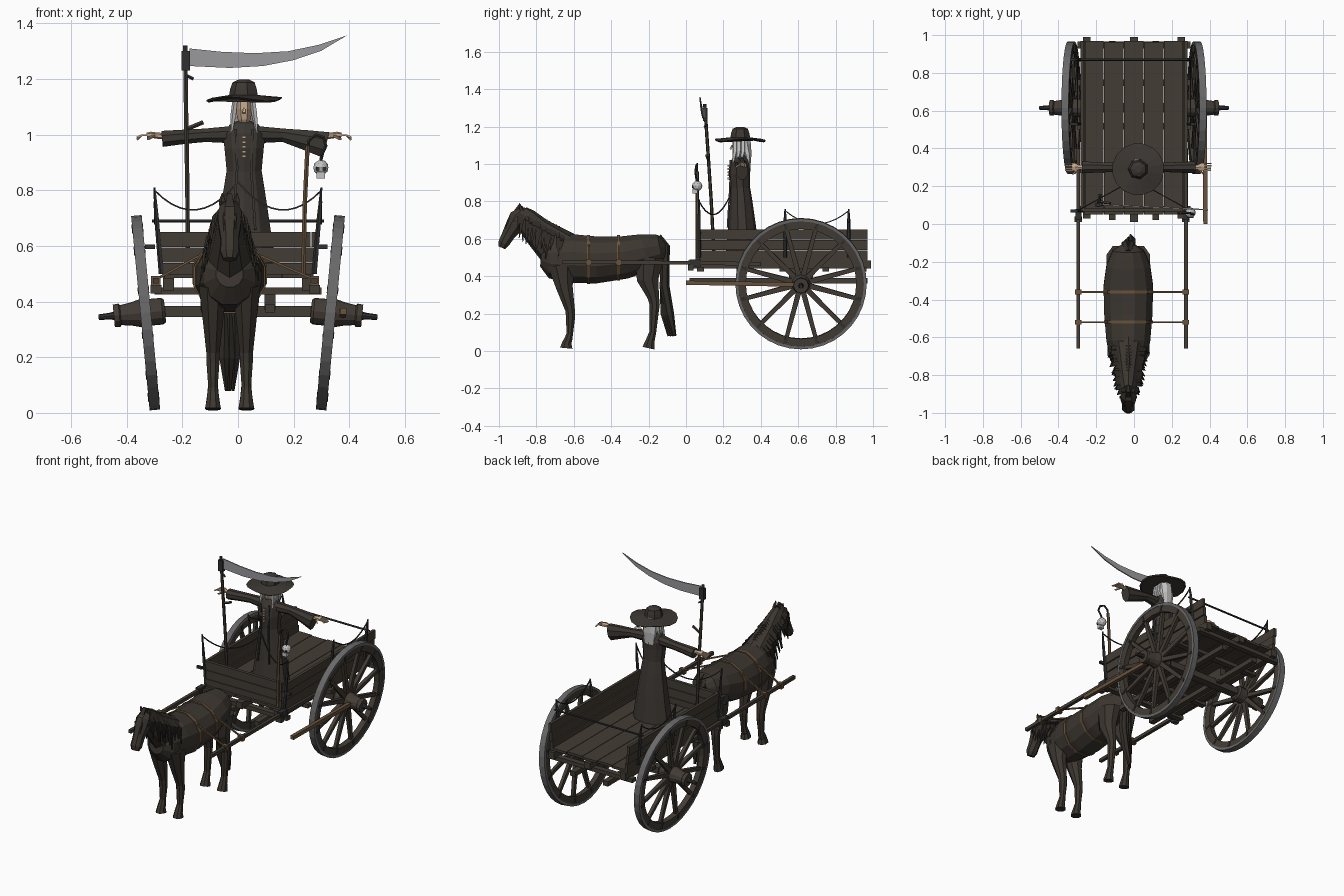
import bpy, bmesh, math, random
from mathutils import Vector, Matrix

random.seed(4)
default_cube = bpy.data.objects.get("Cube")
if default_cube:
    bpy.data.objects.remove(default_cube)


def material(name, red, green, blue):
    mat = bpy.data.materials.new(name)
    mat.use_nodes = True
    mat.diffuse_color = (red, green, blue, 1)
    mat.node_tree.nodes["Principled BSDF"].inputs["Base Color"].default_value = (red, green, blue, 1)
    return mat


WOOD = material("dark weathered wood", .055, .045, .035)
COAT = material("dark horse coat", .045, .037, .029)
MANE = material("mane", .03, .025, .02)
ROBE = material("robe cloth", .045, .038, .032)
IRON = material("black iron", .03, .03, .03)
TYRE = material("grey tyre iron", .14, .14, .145)
STEEL = material("blade steel", .32, .32, .33)
PALE = material("pale grey", .55, .55, .56)
SKIN = material("skin", .55, .38, .25)
LEATHER = material("brown leather", .14, .085, .045)


def make(name, bm, mat, matrix=None):
    """Turn a bmesh into a flat shaded object."""
    if matrix:
        bm.transform(matrix)
    bmesh.ops.recalc_face_normals(bm, faces=bm.faces)
    mesh = bpy.data.meshes.new(name)
    bm.to_mesh(mesh)
    bm.free()
    mesh.materials.append(mat)
    obj = bpy.data.objects.new(name, mesh)
    bpy.context.collection.objects.link(obj)
    return obj


def box(name, low, high, mat, matrix=None):
    bm = bmesh.new()
    bmesh.ops.create_cube(bm, size=1)
    low, high = Vector(low), Vector(high)
    for v in bm.verts:
        v.co = (low + high) / 2 + v.co * (high - low)
    return make(name, bm, mat, matrix)


def sweep(name, stations, mat, sides=8, matrix=None):
    """Loft elliptical sections (x, y, z, half width, half height) along a path."""
    bm = bmesh.new()
    points = [Vector(s[:3]) for s in stations]
    run = (points[-1] - points[0]).normalized()
    lateral = Vector((0, 1, 0)) if abs(run.x) > .75 else Vector((1, 0, 0))
    rings = []
    for i, (point, station) in enumerate(zip(points, stations)):
        tangent = points[min(i + 1, len(points) - 1)] - points[max(i - 1, 0)]
        up = tangent.cross(lateral).normalized()
        ring = []
        for k in range(sides):
            angle = math.tau * (k + .5) / sides
            ring.append(bm.verts.new(point + lateral * station[3] * math.cos(angle)
                                     + up * station[4] * math.sin(angle)))
        rings.append(ring)
    for a, b in zip(rings, rings[1:]):
        for k in range(sides):
            n = (k + 1) % sides
            bm.faces.new((a[k], a[n], b[n], b[k]))
    bm.faces.new(rings[0])
    bm.faces.new(rings[-1])
    return make(name, bm, mat, matrix)


def rod(name, points, radius, mat, sides=5, matrix=None):
    return sweep(name, [(*p, radius, radius) for p in points], mat, sides, matrix)


def sagging(name, a, b, drop):
    a, b = Vector(a), Vector(b)
    points = []
    for i in range(11):
        t = i / 10
        points.append(a.lerp(b, t) - Vector((0, 0, 4 * drop * t * (1 - t))))
    rod(name, points, .004, IRON, 4)


def lathe(name, profile, mat, matrix, closed=False, sides=36):
    """Spin an (x, radius) profile about the x axis."""
    bm = bmesh.new()
    rings = [[bm.verts.new((x, r * math.cos(math.tau * k / sides), r * math.sin(math.tau * k / sides)))
              for k in range(sides)] for x, r in profile]
    pairs = list(zip(rings, rings[1:]))
    if closed:
        pairs.append((rings[-1], rings[0]))
    else:
        bm.faces.new(rings[0])
        bm.faces.new(rings[-1])
    for a, b in pairs:
        for k in range(sides):
            n = (k + 1) % sides
            bm.faces.new((a[k], a[n], b[n], b[k]))
    make(name, bm, mat, matrix)


# Wheels, dished outwards at the top
for side, label in ((1, "left"), (-1, "right")):
    place = Matrix.Diagonal((side, 1, 1, 1)) @ Matrix.Translation((.332, .615, .36)) @ Matrix.Rotation(.095, 4, "Y")
    lathe(label + "_wheel_rim", [(-.017, .295), (.017, .295), (.017, .338), (-.017, .338)], WOOD, place, True)
    lathe(label + "_wheel_tyre", [(-.019, .336), (.019, .336), (.019, .351), (-.019, .351)], TYRE, place, True)
    lathe(label + "_hub", [(-.07, .04), (-.06, .048), (-.03, .048), (.02, .05), (.05, .042), (.09, .036),
                           (.095, .042), (.115, .04)], WOOD, place, sides=12)
    lathe(label + "_axle_end", [(.1, .018), (.13, .012), (.17, .01)], IRON, place, sides=8)
    for i in range(12):
        turn = place @ Matrix.Rotation(math.tau * (i + .5) / 12, 4, "X")
        sweep(label + "_spoke", [(0, 0, .04, .017, .02), (0, 0, .3, .013, .015)], WOOD, 4, turn)
        box(label + "_rim_clamp", (-.02, -.008, .3), (.021, .008, .33), IRON, turn)

# Cart floor, board walls and undercarriage
for i in range(5):
    x = -.265 + i * .106
    box("floor_board", (x, .05, .485), (x + .103, .97 - .008 * (i % 2), .5), WOOD)
for i in range(3):
    z = .485 + i * .056
    box("front_board", (-.27, .065, z), (.26, .085, z + .053), WOOD)
    for side in (-1, 1):
        x = side * (.262 + .006 * i)
        box("side_board", (x - .009, .07, z), (x + .009, .97, z + .053), WOOD)
for side in (-1, 1):
    box("floor_beam", (side * .25 - .02, .03, .44), (side * .25 + .02, .99, .485), WOOD)
    box("lower_beam", (side * .115 - .018, .02, .36), (side * .115 + .018, .97, .39), WOOD)
    box("axle_block", (side * .115 - .02, .55, .37), (side * .115 + .02, .68, .445), WOOD)
    x = -.01 + side * .285
    rod("draught_shaft", [(x, -.66, .475), (x, 0, .472), (x, .4, .465)], .014, WOOD, 4)
    box("shaft_bracket", (x - .016, .02, .45), (x + .016, .08, .49), IRON)
    box("corner_stop", (x - .02, .01, .43), (x + .02, .04, .46), WOOD)
box("centre_beam", (-.022, .01, .445), (.022, .99, .485), WOOD)
box("axle_beam", (-.3, .59, .345), (.3, .64, .385), WOOD)
for y in (.06, .27, .5, .73, .93):
    box("cross_beam", (-.3, y, .425), (.3, y + .035, .45), WOOD)
rod("brake_lever", [(.378, 0, .365), (.375, .58, .355)], .016, LEATHER, 4)

# Stakes, rails and hanging chains
for side in (-1, 1):
    foot = side * .275
    for y, top in ((.07, .81), (.53, .76), (.87, .76)):
        sweep("stake", [(foot, y, .5, .01, .01), (side * .292, y, .7, .009, .009),
                        (side * .3, y, top, .004, .004)], IRON, 5)
        box("stake_pin", (side * .31 - .025, y - .008, .59), (side * .31 + .012, y + .008, .605), IRON)
    sagging("front_chain", (side * .3, .07, .8), (.0, .235, .83), .085)
    sagging("side_chain", (side * .3, .53, .75), (side * .3, .87, .75), .07)
rod("rear_rail", [(-.31, .87, .69), (.31, .87, .69)], .006, IRON)

# Horse torso, neck, head
HX = -.03
BODY = [(-.775, .5, .05, .05), (-.73, .495, .095, .11), (-.62, .495, .12, .135), (-.48, .487, .132, .13),
        (-.33, .5, .136, .118), (-.22, .525, .12, .105), (-.14, .54, .085, .085), (-.11, .54, .04, .045)]
sweep("horse_body", [(HX, *s) for s in BODY], COAT, 12)
sweep("horse_neck", [(HX, -.64, .51, .1, .125), (HX, -.7, .56, .082, .108), (HX, -.795, .64, .058, .08),
                     (HX, -.86, .71, .045, .062), (HX, -.885, .745, .034, .04)], COAT, 10)
sweep("horse_head", [(HX, -.868, .755, .03, .025), (HX, -.89, .715, .046, .058), (HX, -.915, .675, .044, .052),
                     (HX, -.95, .62, .034, .038), (HX, -.975, .575, .035, .032), (HX, -.985, .552, .024, .02)], COAT, 8)
for side in (-1, 1):
    x = HX + side * .026
    sweep("horse_ear", [(x, -.875, .745, .012, .012), (x, -.885, .765, .012, .01), (x, -.892, .79, .002, .002)], COAT, 5)
    box("horse_eye", (HX + side * .042 - .004, -.925, .69), (HX + side * .042 + .004, -.91, .7), MANE)
    x = HX + side * .06
    sweep("front_leg", [(x, -.665, .46, .055, .08), (x, -.65, .34, .04, .048), (x, -.62, .22, .026, .028),
                        (x, -.617, .18, .025, .026), (x, -.622, .09, .018, .019), (x, -.63, .06, .023, .024),
                        (x, -.637, .045, .024, .026), (x, -.64, .015, .031, .036)], COAT)
    sweep("hind_leg", [(x, -.195, .5, .06, .085), (x, -.205, .38, .046, .062), (x, -.175, .29, .03, .034),
                       (x, -.168, .25, .026, .03), (x, -.178, .1, .019, .02), (x, -.19, .06, .023, .025),
                       (x, -.2, .015, .03, .036)], COAT)

# Mane, forelock and tail strands
for i in range(15):
    t = i / 14
    y, z = -.88 + .23 * t, .775 - .125 * t
    for side in (-1, 1):
        reach = .055 + .045 * t + random.uniform(0, .015)
        fall = random.uniform(.12, .2)
        drift = random.uniform(-.04, .0)
        sweep("mane_strand", [(HX, y, z, .01, .012), (HX + side * reach * .8, y + drift * .4, z - .06, .007, .016),
                              (HX + side * reach, y + drift, z - fall, .002, .003)], MANE, 4)
for side in (-1, 0, 1):
    sweep("forelock", [(HX, -.885, .785, .012, .01), (HX + side * .018, -.95, .7, .009, .008),
                       (HX + side * .02, -.965, .65, .002, .002)], MANE, 4)
    sweep("tail", [(HX, -.15, .61, .018, .02), (HX + side * .012, -.11, .56, .022, .024),
                   (HX + side * .018, -.115, .35, .022, .026), (HX + side * .02, -.1 + side * .012, .2, .02, .024),
                   (HX + side * .012, -.075 + side * .014, .08, .006, .01)], MANE, 6)

# Harness straps tied to the shafts
for y, z, w, h in ((-.52, .489, .134, .136), (-.36, .498, .139, .126)):
    sweep("girth_strap", [(HX, y - .008, z, w, h), (HX, y + .008, z, w, h)], LEATHER, 12)
    for side in (-1, 1):
        rod("trace_strap", [(HX + side * .11, y, .565), (-.01 + side * .285, y, .48)], .006, LEATHER, 4)
        box("strap_loop", (-.01 + side * .285 - .017, y - .012, .458), (-.01 + side * .285 + .017, y + .012, .492), LEATHER)

# Driver: robe, collar and buttons
PX, PY = .022, .29
sweep("robe", [(PX, .3, .5, .125, .09), (PX, .3, .66, .1, .075), (PX, .295, .8, .078, .06), (PX, .29, .87, .066, .053),
               (PX, .285, .95, .074, .058), (PX, .29, 1.0, .08, .056), (PX, .295, 1.035, .055, .042),
               (PX, .295, 1.05, .025, .025)], ROBE, 10)
for side in (-1, 1):
    rod("coat_lapel", [(PX + side * .03, .238, 1.02), (PX + side * .025, .235, .88), (PX + side * .04, .222, .66)],
        .006, ROBE, 4)
for i in range(5):
    box("button", (PX - .007, .221, .918 + i * .017), (PX + .007, .236, .927 + i * .017), SKIN)

# Arms with draped sleeves, open hands
for side, droop in ((1, .03), (-1, .008)):
    def arm(distance, y, z):
        return (PX + side * distance, y, z)
    sweep("sleeve", [(*arm(.05, PY, 1.0), .034, .033), (*arm(.14, .3, .998), .027, .026),
                     (*arm(.22, .3, .996 - droop * .5), .03, .024 + droop * .5),
                     (*arm(.295, .3, .993 - droop), .034, .024 + droop * .9)], ROBE, 8)
    sweep("hand", [(*arm(.27, .3, .993), .014, .012), (*arm(.315, .3, .997), .014, .011),
                   (*arm(.335, .302, 1.0), .024, .011), (*arm(.35, .302, .998), .022, .009)], SKIN, 6)
    for f in range(4):
        y = .284 + f * .012
        rod("finger", [arm(.345, y, .998), arm(.368, y, .998), arm(.385, y, .99 - .003 * f)], .005, SKIN, 4)
    rod("thumb", [arm(.325, .285, .995), arm(.345, .265, .985)], .006, SKIN, 4)

# Head, hair and broad hat
sweep("face", [(PX, .285, 1.035, .016, .02), (PX, .283, 1.055, .025, .032), (PX, .285, 1.09, .033, .042),
               (PX, .29, 1.14, .034, .042)], SKIN, 8)
sweep("nose", [(PX, .246, 1.1, .004, .004), (PX, .238, 1.078, .008, .008)], SKIN, 4)
sweep("back_hair", [(PX, .335, .98, .03, .01), (PX, .33, 1.05, .045, .022), (PX, .315, 1.1, .043, .036),
                    (PX, .308, 1.14, .04, .036)], PALE, 8)
for side in (-1, 1):
    for y, end in ((.262, 1.0), (.282, .985), (.305, 1.01)):
        sweep("hair_lock", [(PX + side * .03, y, 1.14, .01, .014), (PX + side * .038, y, 1.07, .011, .014),
                            (PX + side * .047, y - .012, end, .003, .004)], PALE, 5)
brim = sweep("hat_brim", [(PX, PY, 1.122, .13, .13), (PX, PY, 1.128, .138, .138), (PX, PY, 1.142, .058, .058)], ROBE, 16)
for v in brim.data.vertices:
    angle = math.atan2(v.co.y - PY, v.co.x - PX)
    v.co.z += .007 * math.sin(3 * angle + 1) * (v.co.z < 1.14)
sweep("hat_crown", [(PX, PY, 1.13, .056, .056), (PX, PY, 1.165, .05, .05), (PX, PY, 1.188, .042, .042),
                    (PX, PY, 1.198, .02, .02)], ROBE, 7)

# Scythe
rod("scythe_handle", [(-.18, .15, .5), (-.182, .135, .8), (-.187, .115, 1.1), (-.19, .1, 1.32)], .009, WOOD, 6)
box("scythe_socket", (-.203, .09, 1.23), (-.172, .115, 1.3), IRON)
rod("upper_grip", [(-.19, .11, 1.215), (-.16, .1, 1.2)], .006, IRON)
rod("lower_grip", [(-.185, .12, 1.02), (-.125, .11, 1.045)], .008, WOOD)
back = [(-.175, 1.31), (-.06, 1.298), (.06, 1.293), (.18, 1.3), (.29, 1.323), (.392, 1.357)]
edge = [(.3, 1.302), (.2, 1.268), (.09, 1.247), (-.03, 1.24), (-.175, 1.247)]
bm = bmesh.new()
bm.faces.new([bm.verts.new((x, .1 - .05 * (x + .18), z)) for x, z in back + edge])
cut = bmesh.ops.extrude_face_region(bm, geom=bm.faces[:])
for v in cut["geom"]:
    if isinstance(v, bmesh.types.BMVert):
        v.co.y += .007
make("scythe_blade", bm, STEEL)

# Skull lantern on a hooked pole
rod("lantern_pole", [(.235, .06, .5), (.24, .06, .75), (.25, .06, .96)], .009, LEATHER, 6)
rod("lantern_hook", [(.25, .06, .94), (.255, .06, .98), (.28, .06, 1.0), (.308, .055, .99),
                     (.316, .05, .96), (.3, .055, .925), (.298, .06, .9)], .006, IRON, 5)
bm = bmesh.new()
bmesh.ops.create_icosphere(bm, subdivisions=2, radius=.028)
make("skull", bm, PALE, Matrix.Translation((.298, .06, .882)))
box("skull_jaw", (.283, .036, .842), (.313, .062, .866), PALE)
for side in (-1, 1):
    x = .298 + side * .011
    box("eye_socket", (x - .006, .031, .872), (x + .006, .039, .884), IRON)
